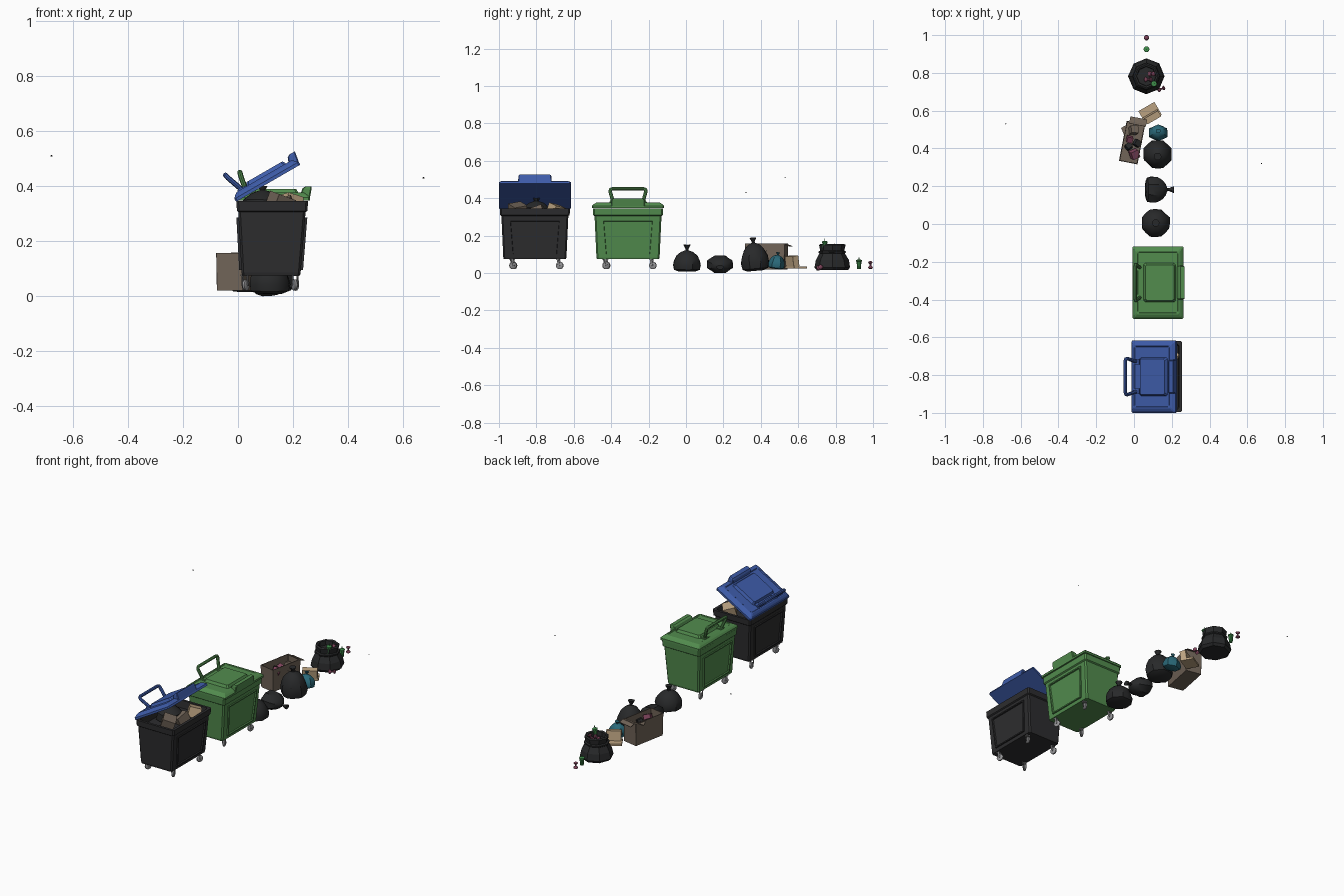
import bpy, bmesh, math, random
from mathutils import Vector, Matrix

if "Cube" in bpy.data.objects:
    bpy.data.objects.remove(bpy.data.objects["Cube"])

random.seed(4)


def material(name, r, g, b):
    m = bpy.data.materials.new(name)
    m.diffuse_color = (r, g, b, 1)
    m.use_nodes = True
    m.node_tree.nodes["Principled BSDF"].inputs["Base Color"].default_value = m.diffuse_color
    return m


BLACK = material("bin_black", 0.026, 0.026, 0.028)
BAG = material("bag_black", 0.021, 0.022, 0.023)
BLUE = material("lid_blue", 0.048, 0.107, 0.40)
GREEN = material("bin_green", 0.084, 0.262, 0.076)
BROWN = material("cardboard_brown", 0.165, 0.128, 0.098)
TAN = material("carton_tan", 0.50, 0.365, 0.22)
TEAL = material("bag_teal", 0.023, 0.14, 0.19)
PINK = material("scrap_pink", 0.22, 0.06, 0.11)
GREY = material("caster_grey", 0.30, 0.30, 0.31)
CUP = material("cup_green", 0.05, 0.27, 0.07)


def place(x, y, z, rz=0, ry=0, rx=0):
    rot = [Matrix.Rotation(math.radians(a), 4, k) for a, k in ((rz, 'Z'), (ry, 'Y'), (rx, 'X'))]
    return Matrix.Translation((x, y, z)) @ rot[0] @ rot[1] @ rot[2]


def loft(name, rings, mat, M=Matrix(), caps=True, smooth=None):
    """Skin a list of equal-length point rings."""
    bm = bmesh.new()
    vr = [[bm.verts.new(M @ Vector(p)) for p in ring] for ring in rings]
    n = len(vr[0])
    for a, b in zip(vr, vr[1:]):
        for i in range(n):
            bm.faces.new((a[i], a[(i + 1) % n], b[(i + 1) % n], b[i]))
    if caps:
        bm.faces.new(vr[0])
        bm.faces.new(vr[-1])
    bmesh.ops.recalc_face_normals(bm, faces=bm.faces)
    me = bpy.data.meshes.new(name)
    bm.to_mesh(me)
    bm.free()
    me.materials.append(mat)
    ob = bpy.data.objects.new(name, me)
    bpy.context.collection.objects.link(ob)
    if smooth:
        bpy.ops.object.select_all(action='DESELECT')
        ob.select_set(True)
        bpy.context.view_layer.objects.active = ob
        bpy.ops.object.shade_smooth_by_angle(angle=math.radians(smooth))
    return ob


def rect(x0, x1, hy, z, c=0.008):
    """Rectangle section with chamfered corners, symmetric in y."""
    return [(x0 + c, -hy, z), (x1 - c, -hy, z), (x1, -hy + c, z), (x1, hy - c, z),
            (x1 - c, hy, z), (x0 + c, hy, z), (x0, hy - c, z), (x0, -hy + c, z)]


def block(name, sx, sy, sz, mat, M):
    return loft(name, [rect(-sx / 2, sx / 2, sy / 2, z, 0.0005) for z in (0, sz)], mat, M)


def lathe(name, profile, n, mat, M=Matrix(), fold=0, jit=0, smooth=None):
    """Turned shape; fold and jitter make it look like crumpled plastic."""
    rings = []
    for r, z in profile:
        ring = []
        for i in range(n):
            t = 2 * math.pi * i / n
            k = r * (1 + (fold if i % 2 else -fold) + random.uniform(-jit, jit))
            ring.append((k * math.cos(t), k * math.sin(t), z + random.uniform(-jit, jit) * r * 0.4))
        rings.append(ring)
    return loft(name, rings, mat, M, smooth=smooth)


def tube(name, pts, r, mat, n=8):
    """Round bar through points that lie in one slanted plane."""
    pts = [Vector(p) for p in pts]
    normal = (pts[1] - pts[0]).cross(pts[-1] - pts[0]).normalized()
    rings = []
    for i, p in enumerate(pts):
        d = (pts[min(i + 1, len(pts) - 1)] - pts[max(i - 1, 0)]).normalized()
        side = d.cross(normal)
        rings.append([p + r * (math.cos(2 * math.pi * k / n) * normal + math.sin(2 * math.pi * k / n) * side)
                      for k in range(n)])
    return loft(name, rings, mat, smooth=40)


# ---------- wheeled bins ----------
def caster(name, x, y, turn):
    M = place(x, y, 0.04, turn)
    lathe(name + "_wheel", [(0.015, -0.007), (0.02, -0.004), (0.02, 0.004), (0.015, 0.007)], 14, GREY,
          M @ place(0.008, 0, 0, 0, 0, 90), smooth=35)
    for s in (-1, 1):
        loft(name + "_fork", [rect(-0.006, 0.006, 0.0015, 0.035, 0.001), rect(0.003, 0.013, 0.0015, -0.003, 0.001)],
             GREY, M @ place(0, s * 0.0095, 0))
    block(name + "_plate", 0.02, 0.024, 0.006, GREY, M @ place(0, 0, 0.032))


def wheeled_bin(name, yc, body_mat, lid_mat, angle):
    M = place(0, yc, 0)
    loft(name + "_body", [rect(0.015, 0.226, 0.166, 0.074), rect(0.013, 0.228, 0.169, 0.085),
                          rect(0.001, 0.246, 0.179, 0.305), rect(-0.004, 0.253, 0.186, 0.31),
                          rect(-0.006, 0.255, 0.188, 0.345), rect(0.01, 0.238, 0.173, 0.345),
                          rect(0.014, 0.234, 0.168, 0.30)], body_mat, M)
    # raised frame on the two long faces
    for side in (-1, 1):
        def ring(inset, out):
            z0, z1, h0, h1 = 0.094 + inset, 0.285 - inset, 0.124 - inset, 0.138 - inset
            def fx(z):
                t = (z - 0.085) / 0.22
                return (0.228 + 0.018 * t + out) if side > 0 else (0.013 - 0.012 * t - out)
            return [(fx(z0), -h0, z0), (fx(z0), h0, z0), (fx(z1), h1, z1), (fx(z1), -h1, z1)]
        loft(name + "_frame", [ring(0, -0.002), ring(0, 0.008), ring(0.007, 0.008), ring(0.009, -0.002)],
             body_mat, M, caps=False)
    for i, (x, y, t) in enumerate(((0.025, -0.12, 60), (0.025, 0.125, 100), (0.208, -0.125, 110), (0.208, 0.125, 70))):
        caster(f"{name}_caster_{i}", x, yc + y, t)
    # lid, swung about its back edge
    L = place(0, yc, 0.347, 0, -angle)
    loft(name + "_lid", [rect(-0.008, 0.262, 0.192, 0, 0.006), rect(-0.008, 0.262, 0.192, 0.012, 0.006),
                         rect(0.0, 0.252, 0.182, 0.022, 0.006), rect(0.012, 0.24, 0.168, 0.03, 0.006),
                         rect(0.018, 0.234, 0.162, 0.03, 0.006), rect(0.022, 0.23, 0.158, 0.027, 0.006)], lid_mat, L)
    loft(name + "_lid_panel", [rect(0.05, 0.222, 0.104, 0.024), rect(0.06, 0.212, 0.094, 0.043)], lid_mat, L)
    loft(name + "_lid_lip", [rect(0.222, 0.262, 0.09, 0.01, 0.004), rect(0.235, 0.268, 0.088, 0.045, 0.004),
                             rect(0.245, 0.268, 0.084, 0.052, 0.004)], lid_mat, L)
    half = [(0.034, 0.078, 0.02), (0.026, 0.083, 0.045), (0.01, 0.096, 0.09), (0.008, 0.094, 0.099), (0.007, 0.085, 0.103)]
    path = half + [(x, -y, z) for x, y, z in reversed(half)]
    tube(name + "_lid_handle", [L @ Vector(p) for p in path], 0.0095, lid_mat)
    for s in (-1, 1):
        block(name + "_handle_foot", 0.035, 0.03, 0.014, lid_mat, L @ place(0.034, s * 0.078, 0.02))


wheeled_bin("open_bin", -0.808, BLACK, BLUE, 30)
wheeled_bin("closed_bin", -0.31, GREEN, GREEN, 0)

# rubbish heaped in the open bin
block("bin_brown_box", 0.075, 0.075, 0.07, BROWN, place(0.14, -0.90, 0.30, 30, 18, 10))
block("bin_brown_box_2", 0.07, 0.08, 0.05, BROWN, place(0.17, -0.79, 0.30, -15, -15, 20))
block("bin_tan_box", 0.07, 0.07, 0.06, TAN, place(0.185, -0.705, 0.305, 35, 15, -12))
lathe("bin_bag", [(0.04, 0.29), (0.075, 0.31), (0.07, 0.35), (0.04, 0.375), (0.01, 0.385), (0.018, 0.40)], 14, BAG,
      place(0.09, -0.80, 0), 0.03, 0.05, 40)

# ---------- tied rubbish bags ----------
def bag(name, mat, r, h, M, fold=0.03, knot=0.03, n=16):
    p = [(0.6 * r, 0), (0.93 * r, 0.08 * h), (r, 0.3 * h), (0.94 * r, 0.52 * h), (0.74 * r, 0.76 * h),
         (0.45 * r, 0.92 * h), (0.12 * r, h), (0.10 * r, h + 0.2 * knot), (0.26 * r, h + knot)]
    return lathe(name, p, n, mat, M, fold, 0.035, 35)


bag("round_bag", BAG, 0.076, 0.113, place(0.115, 0.005, 0.008))
bag("lying_bag", BAG, 0.066, 0.115, place(0.062, 0.182, 0.052, 0, 98) @ Matrix.Diagonal((0.75, 1.08, 1, 1)), 0.05, 0.035)
bag("tall_bag", BAG, 0.076, 0.15, place(0.125, 0.373, 0.012, 0, 0, 5), knot=0.028)
bag("teal_bag", TEAL, 0.05, 0.075, place(0.128, 0.48, 0.022, 0, 0, -8) @ Matrix.Diagonal((1.05, 0.85, 1, 1)), 0.06, 0.015, 12)

# ---------- cardboard box with scraps ----------
B = place(-0.01, 0.431, 0, -11)
loft("cardboard_box", [rect(-0.048, 0.048, 0.105, 0.02, 0.001), rect(-0.05, 0.05, 0.108, 0.157, 0.001),
                       rect(-0.046, 0.046, 0.104, 0.157, 0.001), rect(-0.045, 0.045, 0.103, 0.09, 0.001)], BROWN, B)
block("box_flap_end", 0.09, 0.04, 0.003, BROWN, B @ place(0.01, 0.115, 0.148, 0, 0, -20))
loft("box_flap_side", [[(-0.049, 0.03, z), (-0.049, 0.085, z), (-0.072, 0.065, z - 0.008)] for z in (0.15, 0.153)], BROWN, B)
for i, (x, y, z, s, m) in enumerate(((-0.02, 0.02, 0.10, 0.03, PINK), (0.015, -0.055, 0.10, 0.042, PINK),
                                     (0.02, 0.0, 0.10, 0.032, BAG), (-0.01, 0.06, 0.09, 0.04, BROWN),
                                     (-0.015, -0.03, 0.10, 0.03, BAG))):
    block(f"box_scrap_{i}", s, s, s, m, B @ place(x, y, z, 35 * i, 15, 20))

# ---------- tan carton, opened ----------
C = place(0.085, 0.588, 0.024, 30)
block("carton_base", 0.098, 0.078, 0.012, TAN, C)
block("carton_lid", 0.085, 0.035, 0.058, TAN, C @ place(0.0, -0.02, 0.01, 0, 0, 8))

# ---------- open sack with scraps ----------
S = place(0.065, 0.782, 0)
lathe("open_sack", [(0.083, 0.015), (0.096, 0.03), (0.088, 0.07), (0.068, 0.104), (0.073, 0.108), (0.073, 0.116),
                    (0.064, 0.12), (0.07, 0.15), (0.062, 0.156), (0.052, 0.152), (0.05, 0.125)], 8, BAG, S, 0, 0.02)


def cup(name, M):
    lathe(name, [(0.010, 0), (0.014, 0.04), (0.016, 0.041), (0.016, 0.046), (0.011, 0.049)], 10, CUP, M)
    lathe(name + "_straw", [(0.002, 0.045), (0.002, 0.062)], 6, CUP, M)


def core(name, M):
    lathe(name, [(0.006, 0), (0.014, 0.006), (0.011, 0.013), (0.005, 0.018), (0.005, 0.027),
                 (0.011, 0.032), (0.013, 0.037), (0.005, 0.042)], 10, PINK, M)


cup("sack_cup", place(0.10, 0.742, 0.122, 0, 8))
core("sack_core", place(0.08, 0.795, 0.12, 0, 40))
core("sack_core_2", place(0.055, 0.765, 0.122, 0, 70))
core("fallen_core", place(0.125, 0.708, 0.026, 20, 80))
cup("loose_cup", place(0.066, 0.925, 0.022))
core("loose_core", place(0.066, 0.986, 0.021))

# ---------- two tiny flies ----------
for i, p in enumerate(((-0.679, 0.53, 0.51), (0.675, 0.32, 0.43))):
    lathe(f"fly_{i}", [(0.001, -0.004), (0.003, 0), (0.001, 0.004)], 6, BAG, place(*p, 0, 90))
